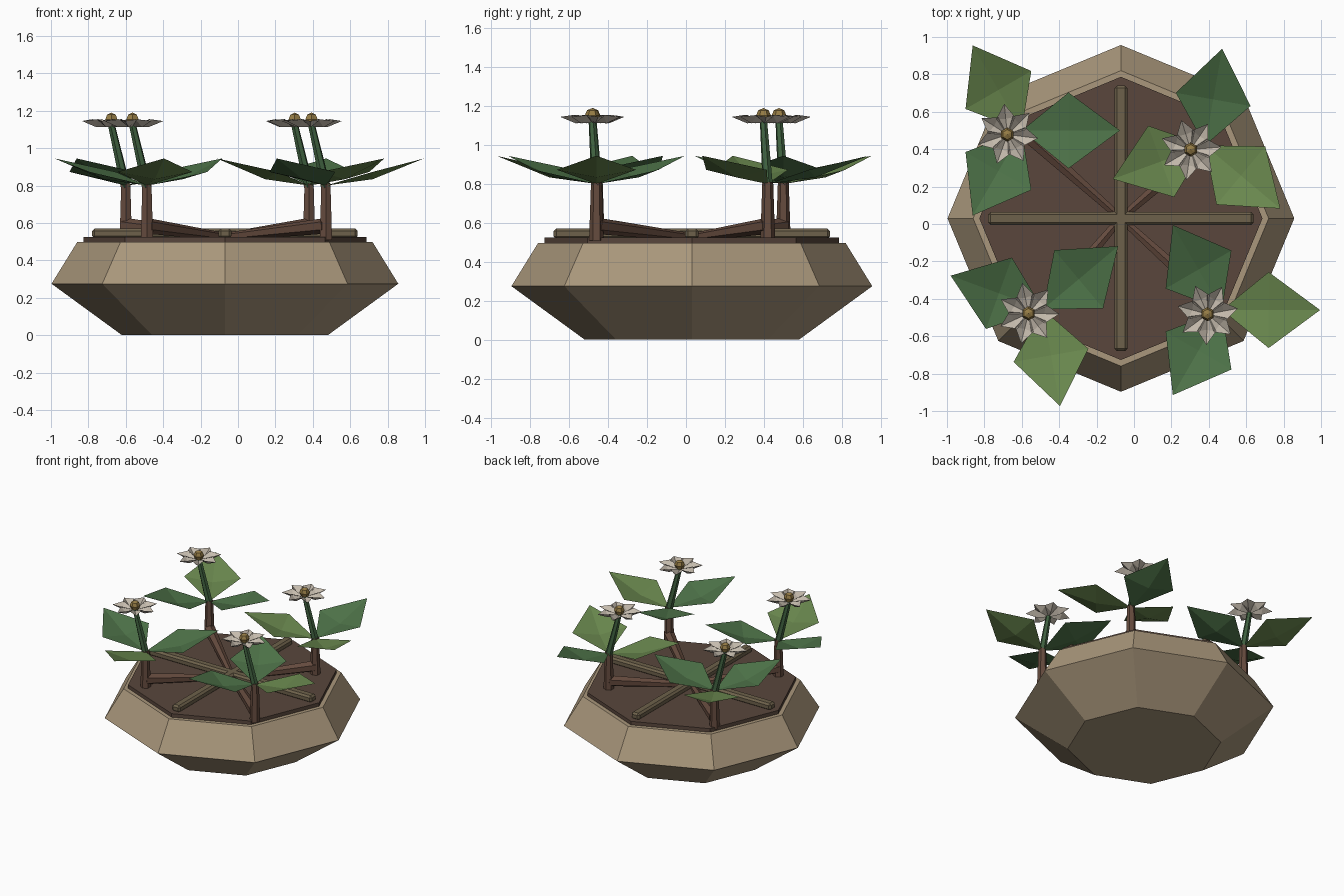
import bpy, bmesh, math
from mathutils import Vector

if "Cube" in bpy.data.objects:
    bpy.data.objects.remove(bpy.data.objects["Cube"])

CX, CY = -0.07, 0.03


def mat(name, r, g, b):
    m = bpy.data.materials.new(name)
    m.diffuse_color = (r, g, b, 1)
    m.use_nodes = True
    m.node_tree.nodes["Principled BSDF"].inputs["Base Color"].default_value = m.diffuse_color
    return m


STONE = mat("stone", 0.40, 0.31, 0.20)
SOIL = mat("soil", 0.10, 0.062, 0.045)
WOOD = mat("wood", 0.155, 0.12, 0.07)
BARK = mat("bark", 0.13, 0.07, 0.048)
STALK = mat("stalk", 0.05, 0.12, 0.05)
GREEN = mat("leaf_green", 0.075, 0.17, 0.065)
OLIVE = mat("leaf_olive", 0.14, 0.24, 0.075)
PETAL = mat("petal", 0.56, 0.50, 0.42)
HEART = mat("flower_heart", 0.30, 0.20, 0.06)


def make(name, verts, faces, material):
    me = bpy.data.meshes.new(name)
    me.from_pydata(verts, [], faces)
    me.materials.append(material)
    ob = bpy.data.objects.new(name, me)
    bpy.context.collection.objects.link(ob)
    return ob


def lathe(name, profile, material, n=8):
    """Closed n-sided solid from (radius, z) pairs, corners on the axes."""
    verts = [(CX + r * math.cos(math.tau * i / n), CY + r * math.sin(math.tau * i / n), z)
             for r, z in profile for i in range(n)]
    faces = [(k * n + i, k * n + (i + 1) % n, (k + 1) * n + (i + 1) % n, (k + 1) * n + i)
             for k in range(len(profile) - 1) for i in range(n)]
    faces.append(tuple(reversed(range(n))))
    faces.append(tuple(range((len(profile) - 1) * n, len(profile) * n)))
    return make(name, verts, faces, material)


def rod(name, a, b, r1, r2, material, n=6):
    """Tapered rod between two points."""
    a, b = Vector(a), Vector(b)
    d = b - a
    bpy.ops.mesh.primitive_cone_add(vertices=n, radius1=r1, radius2=r2, depth=d.length,
                                    location=(a + b) / 2,
                                    rotation=d.to_track_quat('Z', 'Y').to_euler())
    ob = bpy.context.object
    ob.name = name
    ob.data.materials.append(material)
    return ob


def kite(name, origin, angle, outline, material):
    """Cupped kite blade; outline = base, side (along, out, z), centre, tip."""
    base, side, centre, tip = outline
    pts = [(base[0], 0, base[1]), (side[0], -side[1], side[2]), (tip[0], 0, tip[1]),
           (side[0], side[1], side[2]), (centre[0], 0, centre[1])]
    c, s = math.cos(angle), math.sin(angle)
    verts = [(origin[0] + x * c - y * s, origin[1] + x * s + y * c, z) for x, y, z in pts]
    return make(name, verts, [(0, 1, 4), (1, 2, 4), (2, 3, 4), (3, 0, 4)], material)


# Bowl and soil
lathe("bowl", [(0.55, 0), (0.927, 0.275), (0.79, 0.497)], STONE)
lathe("soil", [(0.757, 0.49), (0.757, 0.525)], SOIL)

# Crossed bars on the soil
for name, size in (("bar_across", (1.42, 0.07, 0.055)), ("bar_along", (0.07, 1.42, 0.055))):
    bpy.ops.mesh.primitive_cube_add(size=1, location=(CX, CY, 0.544))
    bar = bpy.context.object
    bar.name = name
    bar.scale = size
    bpy.ops.object.transform_apply(location=False, rotation=False, scale=True)
    bar.data.materials.append(WOOD)
    bev = bar.modifiers.new("bevel", 'BEVEL')
    bev.width, bev.segments = 0.014, 1

# Plants: position, first leaf angle, leaf materials
plants = [
    ((-0.60, 0.50), 0, (GREEN, OLIVE, GREEN)),
    ((-0.487, -0.456), 40, (GREEN, GREEN, OLIVE)),
    ((0.38, 0.42), 80, (GREEN, OLIVE, OLIVE)),
    ((0.47, -0.46), 120, (GREEN, GREEN, OLIVE)),
]
for k, ((x, y), start, greens) in enumerate(plants, 1):
    # Root, trunk and flower stalk
    rod(f"root_{k}", (x, y, 0.585), (CX, CY, 0.525), 0.042, 0.022, BARK)
    rod(f"trunk_{k}", (x, y, 0.51), (x, y, 0.81), 0.038, 0.028, BARK)
    fx, fy = x - 0.077, y - 0.022
    rod(f"stalk_{k}", (x, y, 0.79), (fx, fy, 1.125), 0.027, 0.019, STALK)
    # Leaves
    for i in range(3):
        kite(f"leaf_{k}_{i + 1}", (x, y), math.radians(start + 120 * i),
             ((0.0, 0.80), (0.25, 0.203, 0.873), (0.25, 0.834), (0.525, 0.945)), greens[i])
    # Flower
    for i in range(7):
        kite(f"petal_{k}_{i + 1}", (fx, fy), math.tau * i / 7 + math.pi / 2 + k,
             ((0.0, 1.115), (0.09, 0.05, 1.155), (0.085, 1.112), (0.165, 1.145)), PETAL)
    bpy.ops.mesh.primitive_uv_sphere_add(segments=6, ring_count=4, radius=0.038,
                                         location=(fx, fy, 1.152))
    bpy.context.object.name = f"flower_heart_{k}"
    bpy.context.object.data.materials.append(HEART)
